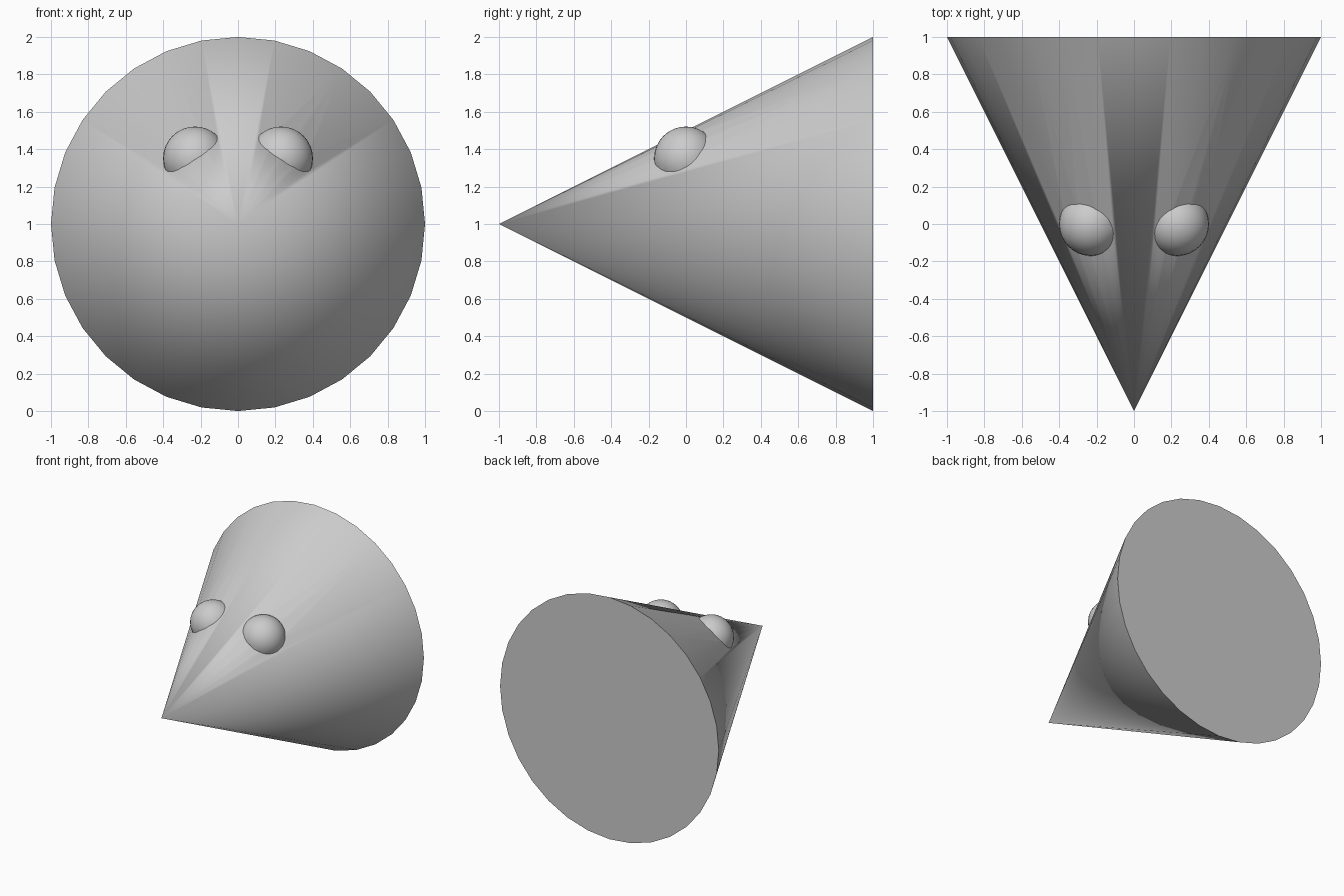
import bpy
from math import radians

if "Cube" in bpy.data.objects:
    bpy.data.objects.remove(bpy.data.objects["Cube"])

# Cone body, apex pointing to the front
bpy.ops.mesh.primitive_cone_add(vertices=32, radius1=1, radius2=0, depth=2,
                                location=(0, 0, 1), rotation=(radians(90), 0, 0))
body = bpy.context.object
body.name = "cone_body"

# Eyes: two spheres merged into the upper surface
eyes = []
for side, name in ((-1, "left_eye"), (1, "right_eye")):
    bpy.ops.mesh.primitive_uv_sphere_add(segments=32, ring_count=16, radius=0.171,
                                         location=(side * 0.23, 0, 1.35))
    eye = bpy.context.object
    eye.name = name
    eye.hide_render = True
    eyes.append(eye)
    union = body.modifiers.new(name, 'BOOLEAN')
    union.operation = 'UNION'
    union.solver = 'EXACT'
    union.object = eye

# Apply the unions, drop the helper spheres
bpy.ops.object.select_all(action='DESELECT')
body.select_set(True)
bpy.context.view_layer.objects.active = body
for mod in list(body.modifiers):
    bpy.ops.object.modifier_apply(modifier=mod.name)
for eye in eyes:
    bpy.data.objects.remove(eye, do_unlink=True)

# Smooth surfaces with sharp rim and eye seams
bpy.ops.object.shade_smooth_by_angle(angle=radians(30))
